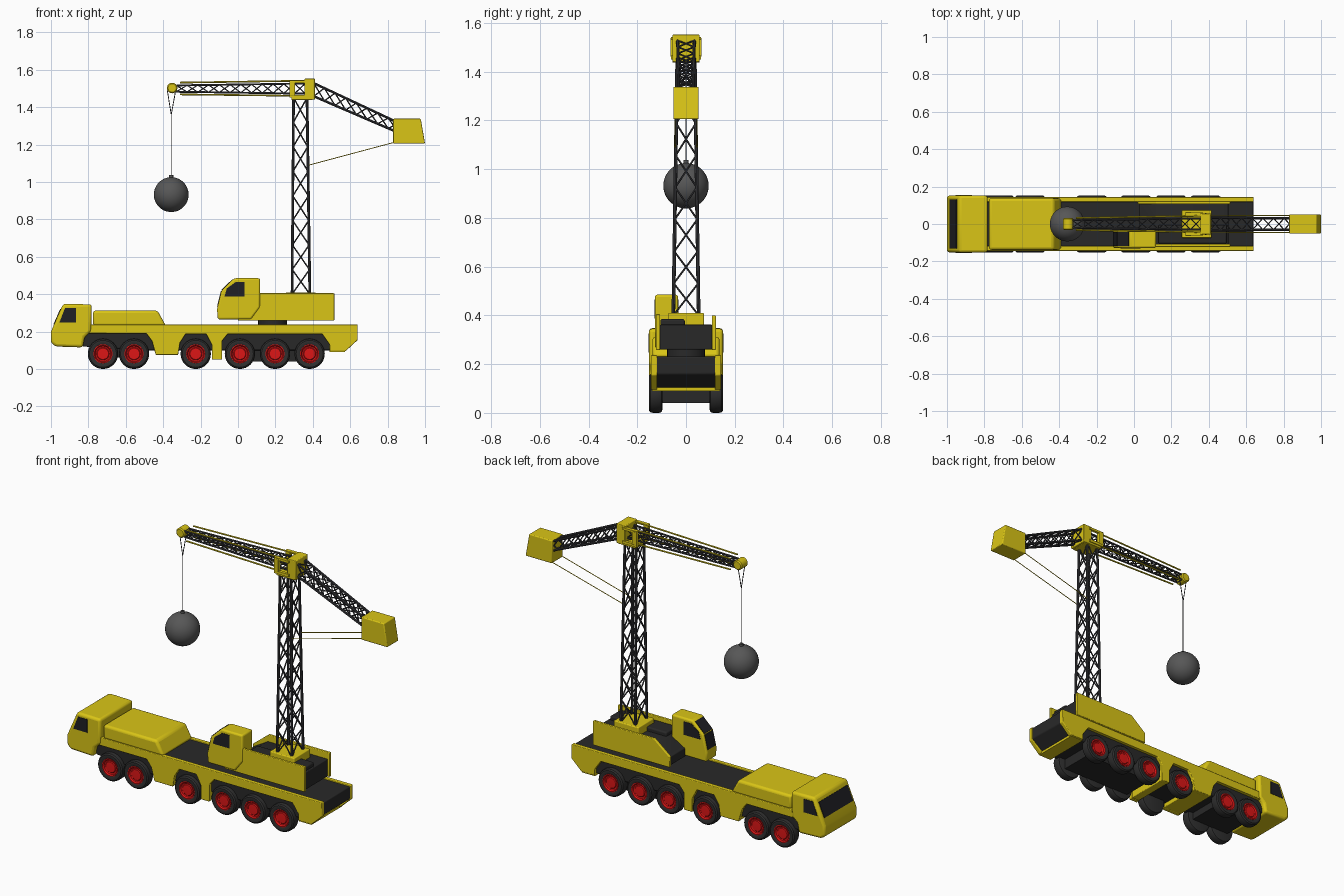
import bpy, bmesh, math
from mathutils import Vector, Matrix


def material(name, r, g, b):
    m = bpy.data.materials.new(name)
    m.diffuse_color = (r, g, b, 1)
    return m


YELLOW = material("yellow paint", 0.70, 0.56, 0.008)
DARK = material("dark chassis", 0.022, 0.022, 0.022)
TYRE = material("tyre rubber", 0.028, 0.028, 0.028)
RED = material("red hub", 0.72, 0.008, 0.008)
STEEL = material("lattice steel", 0.045, 0.045, 0.05)
IRON = material("ball iron", 0.095, 0.095, 0.095)
GLASS = material("window glass", 0.014, 0.014, 0.018)


def finish(name, bm, mat, bevel=0, smooth=True):
    bmesh.ops.recalc_face_normals(bm, faces=bm.faces[:])
    me = bpy.data.meshes.new(name)
    bm.to_mesh(me)
    bm.free()
    me.materials.append(mat)
    ob = bpy.data.objects.new(name, me)
    bpy.context.collection.objects.link(ob)
    if bevel:
        mod = ob.modifiers.new("bevel", 'BEVEL')
        mod.width = bevel
        mod.segments = 3
        mod.limit_method = 'ANGLE'
    if smooth:
        bpy.ops.object.select_all(action='DESELECT')
        ob.select_set(True)
        bpy.context.view_layer.objects.active = ob
        bpy.ops.object.shade_smooth_by_angle(angle=math.radians(35))
    return ob


def prism(name, pts, y0, y1, mat, bevel=0):
    """Side profile in x,z extruded along y."""
    bm = bmesh.new()
    f = bm.faces.new([bm.verts.new((x, y0, z)) for x, z in pts])
    r = bmesh.ops.extrude_face_region(bm, geom=[f])
    bmesh.ops.translate(bm, vec=(0, y1 - y0, 0),
                        verts=[v for v in r["geom"] if isinstance(v, bmesh.types.BMVert)])
    return finish(name, bm, mat, bevel)


def box(name, x0, x1, y0, y1, z0, z1, mat, bevel=0):
    return prism(name, [(x0, z0), (x1, z0), (x1, z1), (x0, z1)], y0, y1, mat, bevel)


def pane(name, p, q, y0, y1):
    """Thin glass plate lying on the sloping edge p-q of a profile."""
    p, q = Vector(p), Vector(q)
    d = (q - p).normalized()
    n = Vector((-d.y, d.x)) * 0.003
    return prism(name, [p - n, q - n, q + n, p + n], y0, y1, GLASS)


def lathe(name, prof, loc, mat, side=1, n=32):
    """Profile of (radius, y) spun round the y axis."""
    bm = bmesh.new()
    vs = [bm.verts.new((r, y * side, 0)) for r, y in prof]
    es = [bm.edges.new(e) for e in zip(vs, vs[1:])]
    bmesh.ops.spin(bm, geom=vs + es, cent=(0, 0, 0), axis=(0, 1, 0),
                   angle=math.tau, steps=n, use_duplicate=False)
    bmesh.ops.remove_doubles(bm, verts=bm.verts[:], dist=1e-5)
    bmesh.ops.translate(bm, verts=bm.verts[:], vec=loc)
    return finish(name, bm, mat)


def bar(bm, a, b, r, n=6):
    a, b = Vector(a), Vector(b)
    d = b - a
    m = Matrix.Translation((a + b) / 2) @ d.to_track_quat('Z', 'Y').to_matrix().to_4x4()
    bmesh.ops.create_cone(bm, cap_ends=True, segments=n, radius1=r, radius2=r,
                          depth=d.length, matrix=m)


def rods(name, pairs, r, mat, n=8):
    bm = bmesh.new()
    for a, b in pairs:
        bar(bm, a, b, r, n)
    return finish(name, bm, mat)


def truss(name, start, end, bays, rc, rb, mat=STEEL):
    """Four chords with crossed braces on every side."""
    S, E = [Vector(p) for p in start], [Vector(p) for p in end]
    bm = bmesh.new()
    for i in range(4):
        j = (i + 1) % 4
        bar(bm, S[i], E[i], rc, 8)
        bar(bm, S[i], S[j], rb)
        bar(bm, E[i], E[j], rb)
        for k in range(bays):
            t, u = k / bays, (k + 1) / bays
            bar(bm, S[i].lerp(E[i], t), S[j].lerp(E[j], u), rb)
            bar(bm, S[j].lerp(E[j], t), S[i].lerp(E[i], u), rb)
    return finish(name, bm, mat)


def ring(x0, z0, x1, z1, h):
    """Cross-section corners of a truss at half width h."""
    return [(x0, -h, z0), (x1, -h, z1), (x1, h, z1), (x0, h, z0)]


# Chassis
prism("chassis", [(-0.83, 0.12), (-0.48, 0.10), (0.56, 0.10), (0.638, 0.16), (0.638, 0.232),
                  (-0.83, 0.232)], -0.125, 0.125, DARK, 0.006)
box("axle_housing", -0.03, 0.42, -0.10, 0.10, 0.04, 0.12, DARK)
box("front_axle_housing", -0.76, -0.51, -0.10, 0.10, 0.06, 0.13, DARK)
rail = [(-0.80, 0.237), (0.64, 0.237), (0.64, 0.155), (0.575, 0.095), (0.49, 0.095),
        (0.49, 0.13), (0.45, 0.187), (-0.055, 0.187), (-0.085, 0.15), (-0.085, 0.05),
        (-0.14, 0.05), (-0.14, 0.13), (-0.17, 0.187), (-0.28, 0.187), (-0.31, 0.14),
        (-0.32, 0.075), (-0.44, 0.075), (-0.46, 0.15), (-0.49, 0.19), (-0.80, 0.19)]
for s, side in ((-1, "right"), (1, "left")):
    prism(side + "_rail", rail, s * 0.118, s * 0.144, YELLOW, 0.004)
box("rear_crossmember", 0.49, 0.572, -0.14, 0.14, 0.09, 0.104, YELLOW)
box("tool_locker", -0.44, -0.32, -0.14, 0.14, 0.076, 0.12, YELLOW, 0.004)
box("outrigger_beam", -0.138, -0.087, -0.14, 0.14, 0.052, 0.12, YELLOW, 0.004)

# Wheels
tyre = [(0.046, 0.136), (0.050, 0.148), (0.058, 0.152), (0.072, 0.151), (0.079, 0.145),
        (0.081, 0.135), (0.081, 0.110), (0.077, 0.100), (0.068, 0.097), (0, 0.097)]
hub = [(0.051, 0.136), (0.051, 0.150), (0.046, 0.151), (0.041, 0.143), (0.034, 0.141),
       (0.030, 0.145), (0, 0.146)]
for i, x in enumerate((-0.722, -0.556, -0.226, 0.01, 0.198, 0.383)):
    for s in (-1, 1):
        lathe(f"tyre_{i}_{s}", tyre, (x, 0, 0.081), TYRE, s)
        lathe(f"hub_{i}_{s}", hub, (x, 0, 0.081), RED, s)

# Driver's cab and engine cover
prism("driver_cab", [(-1.0, 0.14), (-0.975, 0.12), (-0.83, 0.115), (-0.82, 0.17), (-0.785, 0.20),
                     (-0.782, 0.345), (-0.935, 0.348), (-1.0, 0.20)], -0.152, 0.152, YELLOW, 0.014)
pane("windscreen", (-0.984, 0.237), (-0.948, 0.320), -0.132, 0.132)
for s in (-1, 1):
    prism(f"cab_window_{s}", [(-0.955, 0.248), (-0.865, 0.248), (-0.865, 0.325), (-0.925, 0.325)],
          s * 0.149, s * 0.154, GLASS)
prism("engine_cover", [(-0.775, 0.23), (-0.385, 0.23), (-0.43, 0.312), (-0.775, 0.312)],
      -0.138, 0.138, YELLOW, 0.014)

# Turntable and upper body
bm = bmesh.new()
bar(bm, (0.185, 0, 0.225), (0.185, 0, 0.268), 0.077, 32)
finish("turntable", bm, DARK)
prism("upper_body", [(0.03, 0.26), (0.505, 0.26), (0.505, 0.362), (0.12, 0.362), (0.03, 0.31)],
      -0.108, 0.108, DARK, 0.004)
prism("machinery_cover", [(0.13, 0.35), (0.495, 0.35), (0.495, 0.385), (0.13, 0.385)],
      -0.105, -0.005, DARK, 0.008)
prism("left_panel", [(0.02, 0.258), (0.515, 0.258), (0.515, 0.40), (0.12, 0.40), (0.02, 0.32)],
      0.106, 0.123, YELLOW, 0.004)
box("right_panel", 0.0, 0.515, -0.123, -0.106, 0.258, 0.405, YELLOW, 0.004)

# Operator's cab
prism("operator_cab", [(-0.108, 0.265), (0.07, 0.265), (0.118, 0.33), (0.118, 0.485),
                       (-0.02, 0.485), (-0.088, 0.42), (-0.112, 0.32)],
      -0.128, -0.032, YELLOW, 0.010)
pane("operator_windscreen_low", (-0.109, 0.333), (-0.089, 0.416), -0.117, -0.043)
pane("operator_windscreen_high", (-0.087, 0.421), (-0.028, 0.4775), -0.117, -0.043)
for y0, y1 in ((-0.130, -0.126), (-0.034, -0.030)):
    prism("operator_side_window", [(-0.072, 0.388), (0.036, 0.388), (0.036, 0.465), (-0.012, 0.465),
                                   (-0.06, 0.43)], y0, y1, GLASS)

# Mast
box("mast_base", 0.255, 0.415, -0.074, 0.074, 0.35, 0.41, YELLOW, 0.005)
truss("mast", [(0.289, -0.052, 0.40), (0.384, -0.052, 0.40), (0.384, 0.052, 0.40), (0.289, 0.052, 0.40)],
      [(0.297, -0.036, 1.45), (0.369, -0.036, 1.45), (0.369, 0.036, 1.45), (0.297, 0.036, 1.45)],
      8, 0.0075, 0.0038)

# Mast head
box("head_block", 0.355, 0.412, -0.056, 0.056, 1.44, 1.552, YELLOW, 0.004)
box("head_floor", 0.285, 0.40, -0.056, 0.056, 1.438, 1.455, YELLOW, 0.003)
for s in (-1, 1):
    box(f"head_post_{s}", 0.275, 0.305, s * 0.042, s * 0.064, 1.462, 1.538, YELLOW, 0.003)
    box(f"head_top_rail_{s}", 0.275, 0.37, s * 0.046, s * 0.062, 1.53, 1.543, YELLOW)
    box(f"head_bottom_rail_{s}", 0.275, 0.37, s * 0.046, s * 0.062, 1.45, 1.466, YELLOW)

# Front jib
truss("front_jib", ring(0.36, 1.526, 0.36, 1.472, 0.030), ring(-0.33, 1.516, -0.33, 1.482, 0.020),
      12, 0.005, 0.003)
rods("jib_rods", list(zip(ring(0.36, 1.541, 0.36, 1.460, 0.044), ring(-0.31, 1.531, -0.31, 1.468, 0.032))),
     0.0045, YELLOW)
lathe("tip_sheave", [(0, -0.032), (0.022, -0.032), (0.028, -0.026), (0.028, 0.026), (0.022, 0.032),
                     (0, 0.032)], (-0.352, 0, 1.502), YELLOW)

# Ball and cable
bm = bmesh.new()
bmesh.ops.create_uvsphere(bm, u_segments=40, v_segments=24, radius=0.093,
                          matrix=Matrix.Translation((-0.357, 0, 0.932)))
bar(bm, (-0.357, 0, 1.01), (-0.357, 0, 1.037), 0.011, 16)
finish("wrecking_ball", bm, IRON)
rods("ball_cable", [((-0.357, 0, 1.03), (-0.357, 0, 1.36)), ((-0.357, 0, 1.36), (-0.378, 0, 1.49)),
                    ((-0.357, 0, 1.36), (-0.333, 0, 1.49))], 0.0022, STEEL)

# Rear jib, counterweight and stays
truss("rear_jib", ring(0.405, 1.528, 0.405, 1.458, 0.034), ring(0.86, 1.315, 0.86, 1.262, 0.030),
      8, 0.0065, 0.0035)
prism("counterweight", [(0.83, 1.205), (1.0, 1.205), (0.977, 1.338), (0.83, 1.338)],
      -0.052, 0.052, YELLOW, 0.005)
rods("stays", [((0.84, s * 0.046, 1.213), (0.372, s * 0.044, 1.088)) for s in (-1, 1)], 0.0022, YELLOW)
